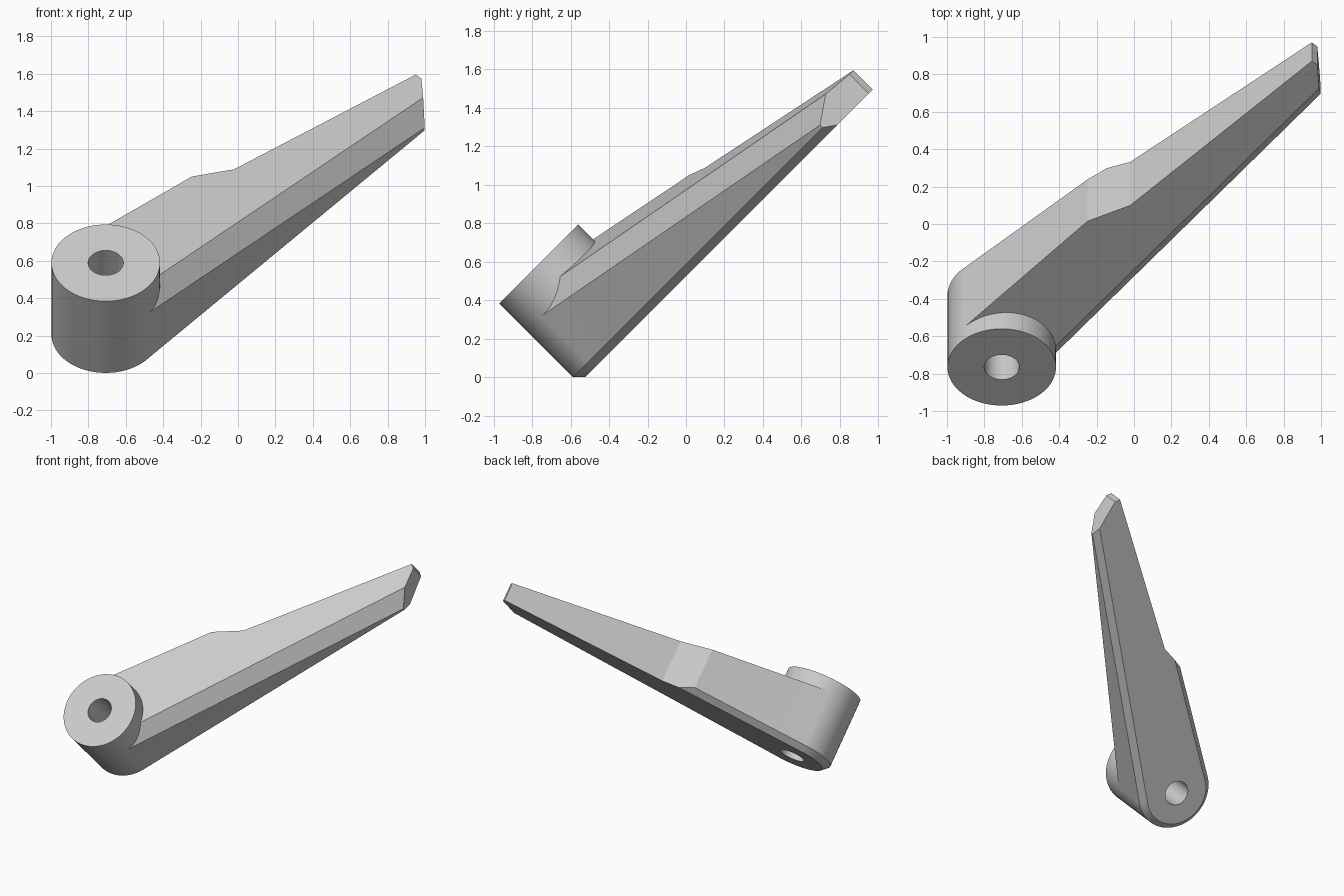
import bpy, bmesh, math
from mathutils import Matrix, Vector

cube = bpy.data.objects.get("Cube")
if cube:
    bpy.data.objects.remove(cube, do_unlink=True)

# Flat grey finish
grey = bpy.data.materials.new("grey")
grey.use_nodes = True
colour = (0.6, 0.6, 0.6, 1)
grey.diffuse_color = colour
grey.node_tree.nodes["Principled BSDF"].inputs["Base Color"].default_value = colour

# Working frame: first axis along the lever, second across it, third along the hub
BASE, TOP, CHAMFER = 0.371, 0.958, 0.045
HUB = Vector((-0.588, 0.412, 0))
RADIUS, BORE = 0.29, 0.094


def make_object(name, bm):
    bmesh.ops.recalc_face_normals(bm, faces=bm.faces)
    mesh = bpy.data.meshes.new(name)
    bm.to_mesh(mesh)
    bm.free()
    mesh.materials.append(grey)
    obj = bpy.data.objects.new(name, mesh)
    bpy.context.collection.objects.link(obj)
    return obj


def lathe(name, profile, steps=96):
    """Closed solid turned around the hub axis from (radius, height) rings."""
    bm = bmesh.new()
    rings = []
    for r, h in profile:
        angles = [math.tau * (i + 0.5) / steps for i in range(steps)]
        rings.append([bm.verts.new(HUB + Vector((r * math.cos(a), r * math.sin(a), h)))
                      for a in angles])
    for low, high in zip(rings, rings[1:]):
        for i in range(steps):
            j = (i + 1) % steps
            bm.faces.new((low[i], low[j], high[j], high[i]))
    bm.faces.new(rings[0])
    bm.faces.new(rings[-1])
    return make_object(name, bm)


def slice_off(bm, point, normal):
    """Remove everything on the normal's side of a plane and cap the cut."""
    geom = bm.verts[:] + bm.edges[:] + bm.faces[:]
    cut = bmesh.ops.bisect_plane(bm, geom=geom, plane_co=point, plane_no=normal,
                                 clear_outer=True)["geom_cut"]
    edges = [e for e in cut if isinstance(e, bmesh.types.BMEdge)]
    bmesh.ops.contextual_create(bm, geom=edges)


# Lever arm: extruded outline with a stepped back edge and slanted tip
outline = [(-0.565, 0.1235), (1.71, 0.298), (1.905, 0.519), (1.905, 0.561),
           (0.58, 0.609), (0.358, 0.708), (-0.585, 0.7015)]
bm = bmesh.new()
face = bm.faces.new([bm.verts.new((s, t, BASE)) for s, t in outline])
ext = bmesh.ops.extrude_face_region(bm, geom=[face])["geom"]
bmesh.ops.translate(bm, vec=(0, 0, 0.6),
                    verts=[v for v in ext if isinstance(v, bmesh.types.BMVert)])
bmesh.ops.recalc_face_normals(bm, faces=bm.faces)

# Sloping top, broad bevel on the front edge, small chamfers underneath
edge_dir = (Vector(outline[1]) - Vector(outline[0])).normalized()
slice_off(bm, (-0.585, 0, 0.865), (0.1413, 0, 1))
slice_off(bm, (-0.554, 0.125, 0.757), (0.0476, -0.2342, 0.2087))
slice_off(bm, (*outline[0], BASE + CHAMFER), (edge_dir.y, -edge_dir.x, -1))
slice_off(bm, (0.358, 0.708, BASE + CHAMFER), (-0.007, 1, -1))
lever = make_object("lever", bm)

# Hub with chamfered base, and the bore through it
hub = lathe("hub", [(RADIUS - CHAMFER, BASE), (RADIUS, BASE + CHAMFER), (RADIUS, TOP)])
bore = lathe("bore_cutter", [(BORE, 0), (BORE, 1.3)], 48)

for tool, operation in ((lever, "UNION"), (bore, "DIFFERENCE")):
    mod = hub.modifiers.new(tool.name, "BOOLEAN")
    mod.operation, mod.solver, mod.object = operation, "EXACT", tool
    tool.hide_render = True
bpy.context.view_layer.update()
result = bpy.data.meshes.new_from_object(
    hub.evaluated_get(bpy.context.evaluated_depsgraph_get()))
hub.modifiers.clear()
hub.data = result
for tool in (lever, bore):
    bpy.data.objects.remove(tool, do_unlink=True)

# Swing the lever out diagonally and tilt the hub forward
hub.name = "clamp_lever"
tilt = Matrix.Rotation(math.radians(45), 4, "X") @ Matrix.Rotation(math.radians(45), 4, "Z")
hub.data.transform(tilt)
bpy.ops.object.select_all(action="DESELECT")
hub.select_set(True)
bpy.context.view_layer.objects.active = hub
bpy.ops.object.shade_smooth_by_angle(angle=math.radians(20))
